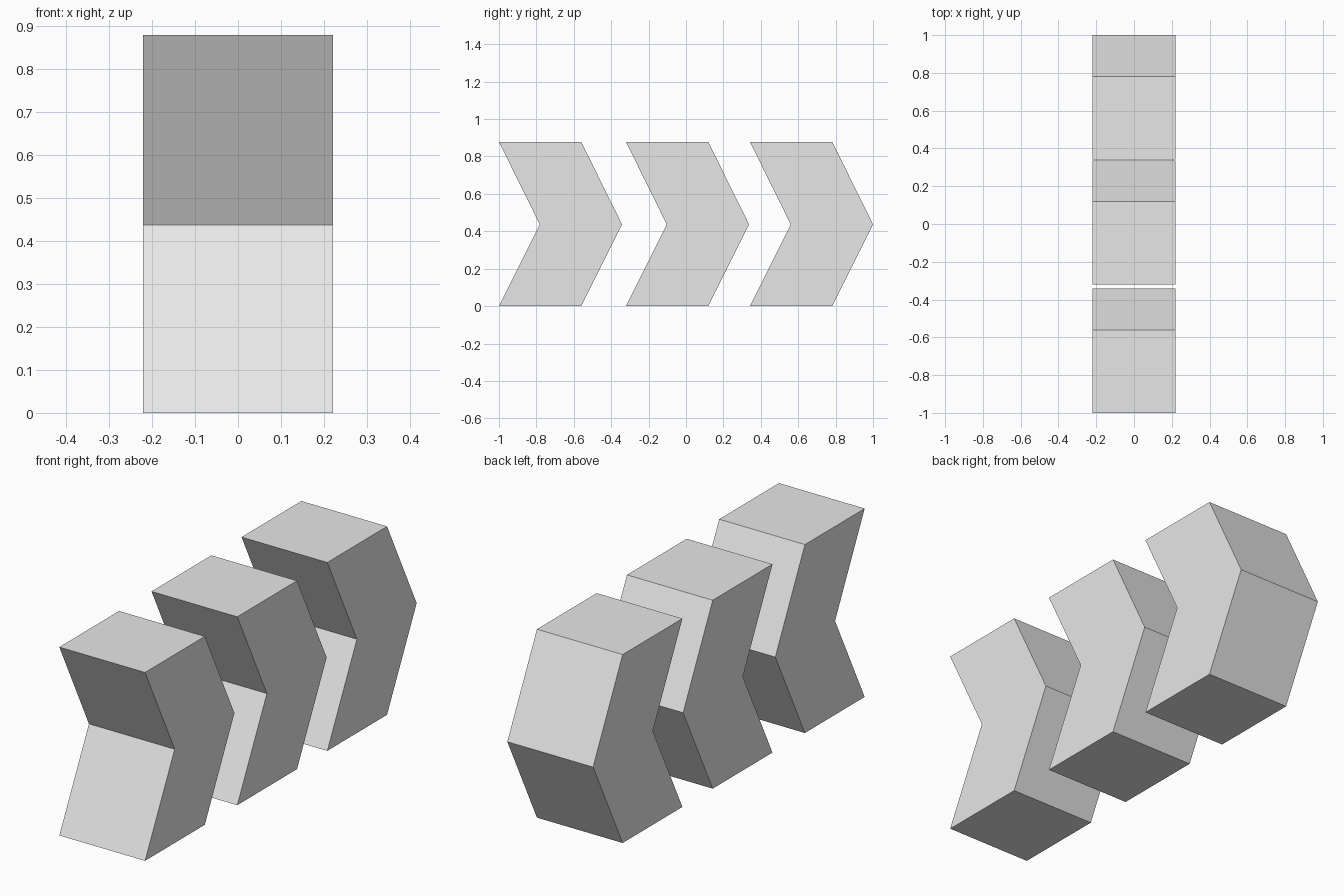
import bpy
import bmesh

cube = bpy.data.objects.get("Cube")
if cube:
    bpy.data.objects.remove(cube, do_unlink=True)

# Single pale grey material
grey = bpy.data.materials.new("pale_grey")
grey.use_nodes = True
colour = (0.8, 0.8, 0.8, 1)
grey.diffuse_color = colour
grey.node_tree.nodes["Principled BSDF"].inputs["Base Color"].default_value = colour

WIDTH, HEIGHT, MIDDLE = 0.442, 0.878, 0.437
BAND, POINT = 0.44, 0.218


def chevron(name, start):
    """Extrude a chevron side profile across x, pointing to the back."""
    profile = [
        (0, 0), (BAND, 0), (BAND + POINT, MIDDLE),
        (BAND, HEIGHT), (0, HEIGHT), (POINT, MIDDLE),
    ]
    bm = bmesh.new()
    verts = [bm.verts.new((-WIDTH / 2, start + y, z)) for y, z in profile]
    face = bm.faces.new(verts)
    result = bmesh.ops.extrude_face_region(bm, geom=[face])
    moved = [v for v in result["geom"] if isinstance(v, bmesh.types.BMVert)]
    bmesh.ops.translate(bm, verts=moved, vec=(WIDTH, 0, 0))
    bmesh.ops.recalc_face_normals(bm, faces=bm.faces)
    mesh = bpy.data.meshes.new(name)
    bm.to_mesh(mesh)
    bm.free()
    mesh.materials.append(grey)
    obj = bpy.data.objects.new(name, mesh)
    bpy.context.collection.objects.link(obj)


# Row of three chevrons, front to back
for name, start in (("front_chevron", -1), ("middle_chevron", -0.321), ("back_chevron", 0.342)):
    chevron(name, start)
